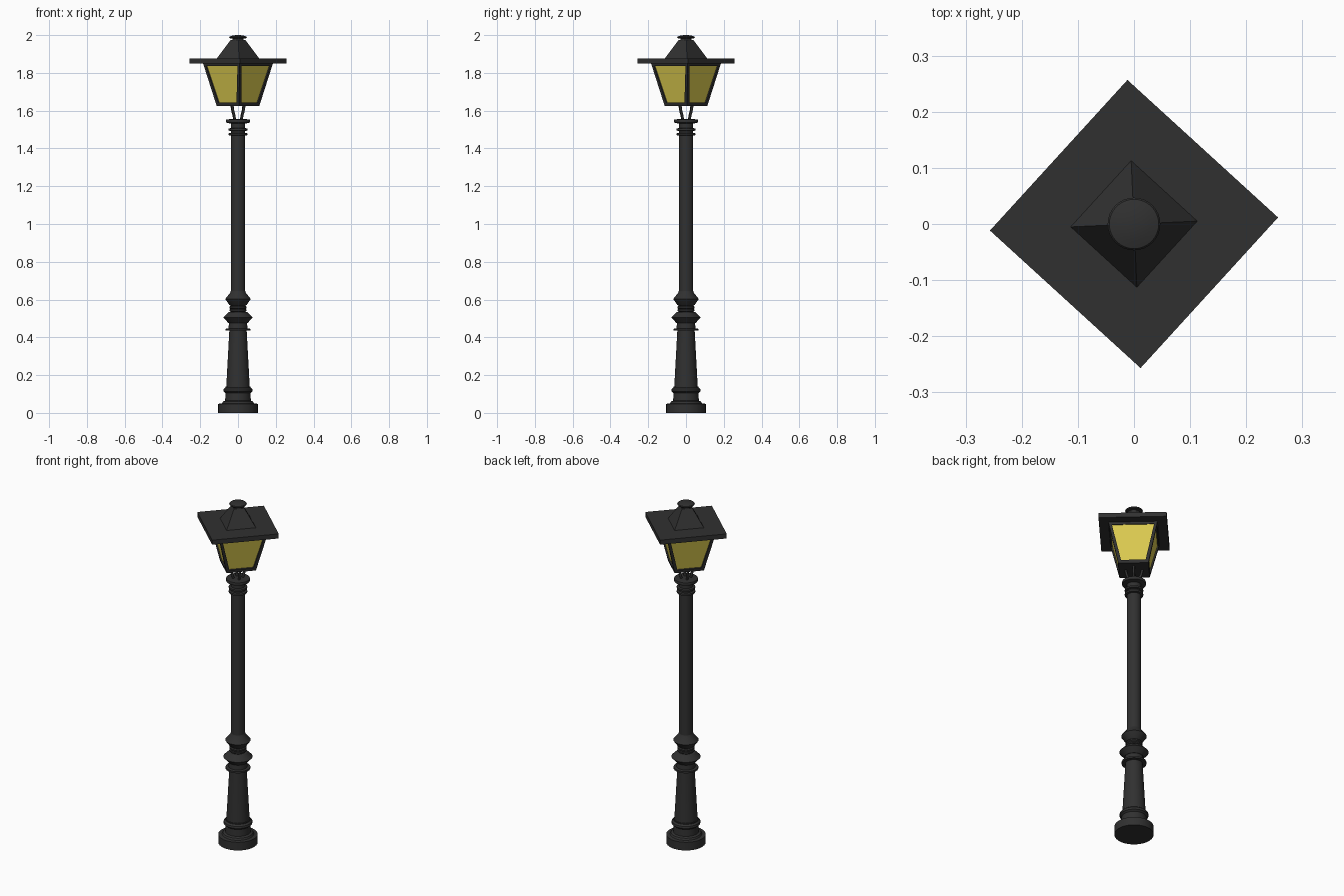
import bpy, bmesh, math
from mathutils import Vector

if "Cube" in bpy.data.objects:
    bpy.data.objects.remove(bpy.data.objects["Cube"])

TURN = math.radians(2.6)


def material(name, color):
    m = bpy.data.materials.new(name)
    m.diffuse_color = (*color, 1)
    m.use_nodes = True
    m.node_tree.nodes["Principled BSDF"].inputs["Base Color"].default_value = m.diffuse_color
    return m


IRON = material("black_iron", (0.03, 0.03, 0.03))
GLASS = material("yellow_glass", (0.72, 0.6, 0.08))


def finish(name, bm, *mats):
    bmesh.ops.recalc_face_normals(bm, faces=bm.faces)
    me = bpy.data.meshes.new(name)
    bm.to_mesh(me)
    bm.free()
    ob = bpy.data.objects.new(name, me)
    bpy.context.collection.objects.link(ob)
    for m in mats:
        me.materials.append(m)
    return ob


def loft(profile, sides, turn=0.0):
    """Stack closed rings of (radius, z) and cap both ends."""
    bm = bmesh.new()
    rings = [[bm.verts.new((r * math.cos(turn + math.tau * i / sides),
                            r * math.sin(turn + math.tau * i / sides), z))
              for i in range(sides)] for r, z in profile]
    for a, b in zip(rings, rings[1:]):
        for i in range(sides):
            j = (i + 1) % sides
            bm.faces.new((a[i], a[j], b[j], b[i]))
    bm.faces.new(rings[0])
    bm.faces.new(rings[-1])
    return bm


def turned(name, profile, sides=32):
    ob = finish(name, loft(profile, sides), IRON)
    bpy.context.view_layer.objects.active = ob
    ob.select_set(True)
    bpy.ops.object.shade_smooth_by_angle(angle=math.radians(30))
    ob.select_set(False)
    return ob


# Stepped foot and tapered pedestal
turned("foot", [(0.105, 0), (0.105, 0.048), (0.085, 0.05), (0.08, 0.06),
                (0.068, 0.065), (0.066, 0.105), (0.076, 0.113), (0.078, 0.12),
                (0.076, 0.127), (0.066, 0.135), (0.066, 0.14)])
turned("pedestal", [(0.062, 0.14), (0.046, 0.435), (0.066, 0.435),
                    (0.066, 0.445), (0.05, 0.447), (0.048, 0.475)])

# Two knops with small rings between them
turned("knops", [(0.05, 0.475), (0.078, 0.505), (0.05, 0.533), (0.04, 0.535),
                 (0.045, 0.54), (0.045, 0.547), (0.04, 0.55), (0.045, 0.555),
                 (0.045, 0.562), (0.04, 0.567), (0.046, 0.572), (0.068, 0.603),
                 (0.042, 0.635), (0.038, 0.645)])

# Plain shaft
turned("shaft", [(0.038, 0.64), (0.038, 1.54)])

# Neck rings and top plate
for i, z in enumerate((1.475, 1.50)):
    turned(f"neck_ring_{i + 1}", [(0.037, z - 0.008), (0.049, z - 0.005),
                                  (0.05, z), (0.049, z + 0.005), (0.037, z + 0.008)])
turned("top_plate", [(0.045, 1.533), (0.063, 1.537), (0.065, 1.545), (0.063, 1.553), (0.045, 1.555)])

# Four curved brackets carrying the lantern
for k in range(4):
    a = TURN + math.radians(45 + 90 * k)
    cu = bpy.data.curves.new(f"bracket_{k + 1}", 'CURVE')
    cu.dimensions = '3D'
    cu.bevel_depth = 0.007
    cu.bevel_resolution = 1
    cu.resolution_u = 4
    path = [(0.026, 1.55), (0.029, 1.57), (0.039, 1.60), (0.045, 1.63)]
    sp = cu.splines.new('BEZIER')
    sp.bezier_points.add(len(path) - 1)
    for p, (r, z) in zip(sp.bezier_points, path):
        p.co = Vector((r * math.cos(a), r * math.sin(a), z))
        p.handle_left_type = p.handle_right_type = 'AUTO'
    cu.materials.append(IRON)
    ob = bpy.data.objects.new(f"bracket_{k + 1}", cu)
    bpy.context.collection.objects.link(ob)

# Four-sided lantern: frame left by insetting each side, glass recessed
bm = loft([(0.113, 1.625), (0.185, 1.85)], 4, TURN)
bm.normal_update()
bmesh.ops.recalc_face_normals(bm, faces=bm.faces)
panes = [f for f in bm.faces if abs(f.normal.z) < 0.8]
bmesh.ops.inset_individual(bm, faces=panes, thickness=0.023)
for f in panes:
    f.material_index = 1
    d = f.normal * -0.008
    new = bmesh.ops.extrude_discrete_faces(bm, faces=[f])["faces"][0]
    bmesh.ops.translate(bm, verts=new.verts, vec=d)
    for e in new.edges:
        for side in e.link_faces:
            side.material_index = 1 if side is new else 0
finish("lantern", bm, IRON, GLASS)

# Flat roof slab and pyramid cap
finish("roof_slab", loft([(0.257, 1.849), (0.257, 1.876)], 4, TURN), IRON)
finish("roof_cap", loft([(0.113, 1.876), (0.04, 1.973)], 4, TURN), IRON)

# Domed finial
turned("finial", [(0.03, 1.965), (0.03, 1.981), (0.044, 1.984), (0.047, 1.989),
                  (0.044, 1.993), (0.03, 1.997), (0.012, 2.0)])
